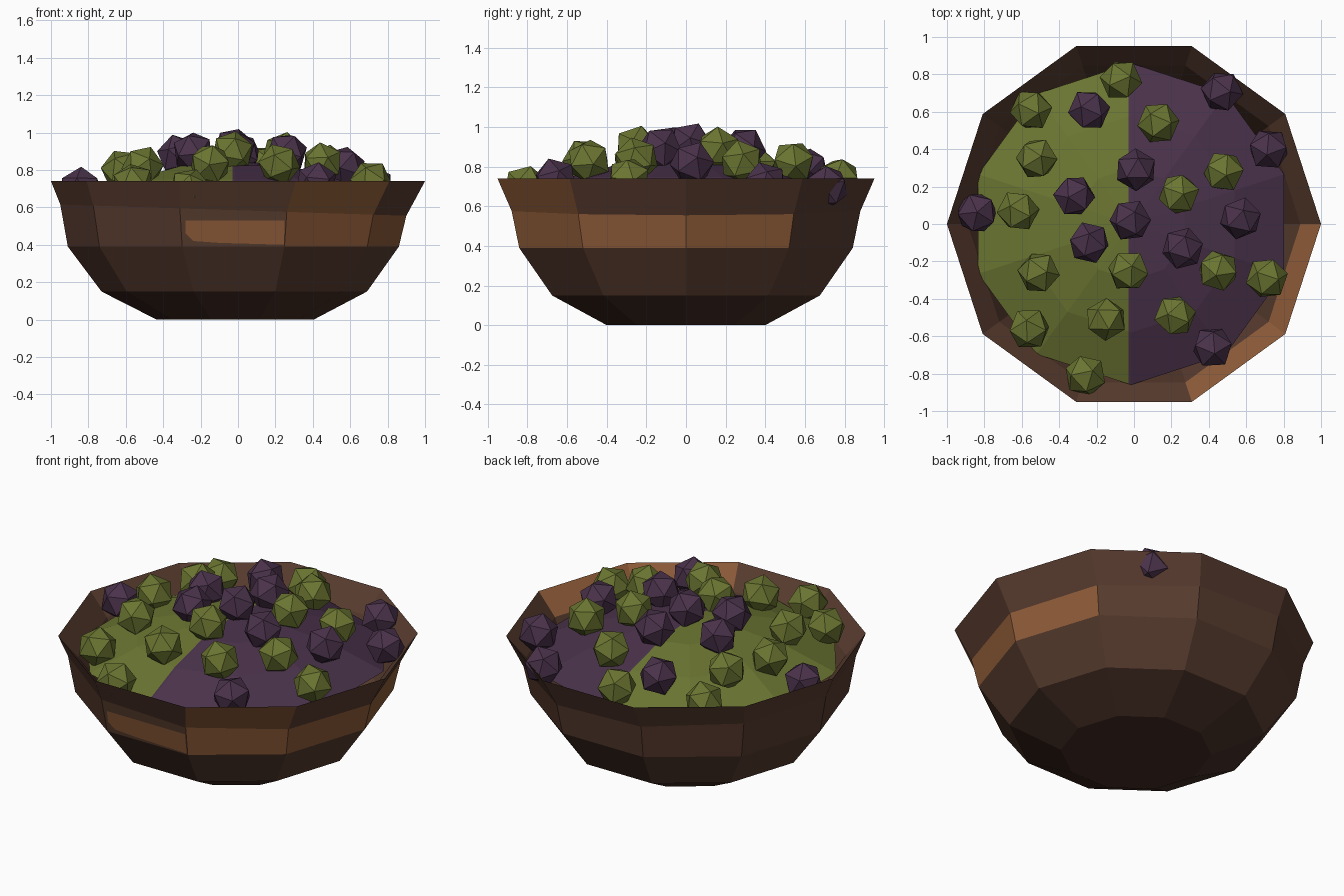
import bpy, bmesh, math, random
from mathutils import Vector, Matrix, Euler

if "Cube" in bpy.data.objects:
    bpy.data.objects.remove(bpy.data.objects["Cube"])

random.seed(4)
N = 10


def mat(name, rgb):
    m = bpy.data.materials.new(name)
    m.diffuse_color = (*rgb, 1)
    m.use_nodes = True
    m.node_tree.nodes["Principled BSDF"].inputs["Base Color"].default_value = m.diffuse_color
    return m


BROWN = mat("brown wood", (0.098, 0.045, 0.028))
LIGHT = mat("light wood", (0.27, 0.105, 0.04))
DARK = mat("dark wood", (0.06, 0.027, 0.018))
GREEN = mat("olive green", (0.147, 0.178, 0.031))
PURPLE = mat("dark purple", (0.069, 0.032, 0.07))


def finish(bm, name, mats):
    me = bpy.data.meshes.new(name)
    bm.to_mesh(me)
    bm.free()
    for m in mats:
        me.materials.append(m)
    ob = bpy.data.objects.new(name, me)
    bpy.context.collection.objects.link(ob)
    return ob


def ring(bm, r, z, cx=0.0, tilt=0.0, turn=0.0):
    vs = []
    for i in range(N):
        a = math.radians(turn) + math.tau * i / N
        vs.append(bm.verts.new((cx + r * math.cos(a), r * math.sin(a), z - tilt * math.cos(a))))
    return vs


# bowl: ten-sided shell with outer and inner walls (radius, height, x shift, tilt)
profile = [(0.42, 0, -0.015, 0), (0.71, 0.15, -0.02, 0), (0.885, 0.39, -0.025, 0),
           (0.925, 0.585, -0.025, 0.03), (1.0, 0.74, 0, 0),
           (0.89, 0.61, 0, 0), (0.80, 0.40, 0, 0), (0.36, 0.06, 0, 0)]
bm = bmesh.new()
rings = [ring(bm, *p) for p in profile]
for k in range(len(rings) - 1):
    a, b = rings[k], rings[k + 1]
    for i in range(N):
        j = (i + 1) % N
        f = bm.faces.new((a[i], a[j], b[j], b[i]))
        # lighter worn panels on the right and front right
        if (k == 2 and i in (8, 9, 0)) or (k == 3 and i == 8) or (k == 4 and i in (8, 9)):
            f.material_index = 1
        elif k == 0:
            f.material_index = 2
f = bm.faces.new(list(reversed(rings[0])))
f.material_index = 2
bm.faces.new(rings[-1])
finish(bm, "bowl", [BROWN, LIGHT, DARK])

# worn patch on the front panel, a thin plate lying on the wall
bm = bmesh.new()
y0, y1 = -0.885 * math.sin(math.radians(72)), -0.925 * math.sin(math.radians(72))


def on_wall(x, z):
    return bm.verts.new((x, y0 + (y1 - y0) * (z - 0.39) / 0.195 - 0.004, z))


bm.faces.new([on_wall(x, z) for x, z in
              [(-0.28, 0.46), (-0.24, 0.42), (-0.1, 0.41), (0.245, 0.40),
               (0.25, 0.53), (0.05, 0.53), (-0.28, 0.53)]])
finish(bm, "worn_patch", [LIGHT])

# filling: low dome, green on the left half and purple on the right
bm = bmesh.new()
levels = [ring(bm, r, 0.85 - 0.3 * r * r, -0.015, 0, 18) for r in (0.86, 0.58, 0.3)]
top = bm.verts.new((-0.015, 0, 0.85))
for a, b in zip(levels, levels[1:]):
    for i in range(N):
        j = (i + 1) % N
        bm.faces.new((a[i], a[j], b[j], b[i]))
for i in range(N):
    bm.faces.new((levels[-1][i], levels[-1][(i + 1) % N], top))
bmesh.ops.bisect_plane(bm, geom=bm.verts[:] + bm.edges[:] + bm.faces[:], dist=1e-4,
                       plane_co=(-0.03, 0, 0), plane_no=(1, 0, 0))
for f in bm.faces:
    f.material_index = 0 if f.calc_center_median().x < -0.03 else 1
finish(bm, "filling", [GREEN, PURPLE])


# berries: twenty-sided balls resting on the dome
def berries(name, material, spots):
    bm = bmesh.new()
    for x, y in spots:
        rot = Euler([random.uniform(0, 6.28) for _ in range(3)]).to_matrix().to_4x4()
        z = 0.915 - 0.3 * (x * x + y * y)
        bmesh.ops.create_icosphere(bm, subdivisions=1, radius=0.115,
                                   matrix=Matrix.Translation((x, y, z)) @ rot)
    finish(bm, name, [material])


berries("green_berries", GREEN, [
    (-.07, .77), (-.55, .61), (-.52, .35), (.13, .54), (.48, .28), (.24, .16), (-.62, .07),
    (-.51, -.26), (-.03, -.25), (.45, -.25), (.71, -.29), (-.15, -.51), (-.56, -.56),
    (.22, -.49), (-.26, -.81)])
berries("purple_berries", PURPLE, [
    (-.24, .61), (.47, .71), (.72, .40), (.01, .29), (-.32, .15), (-.02, .02), (-.24, -.1),
    (.26, -.13), (.57, .03), (-.84, .06), (.42, -.66)])
